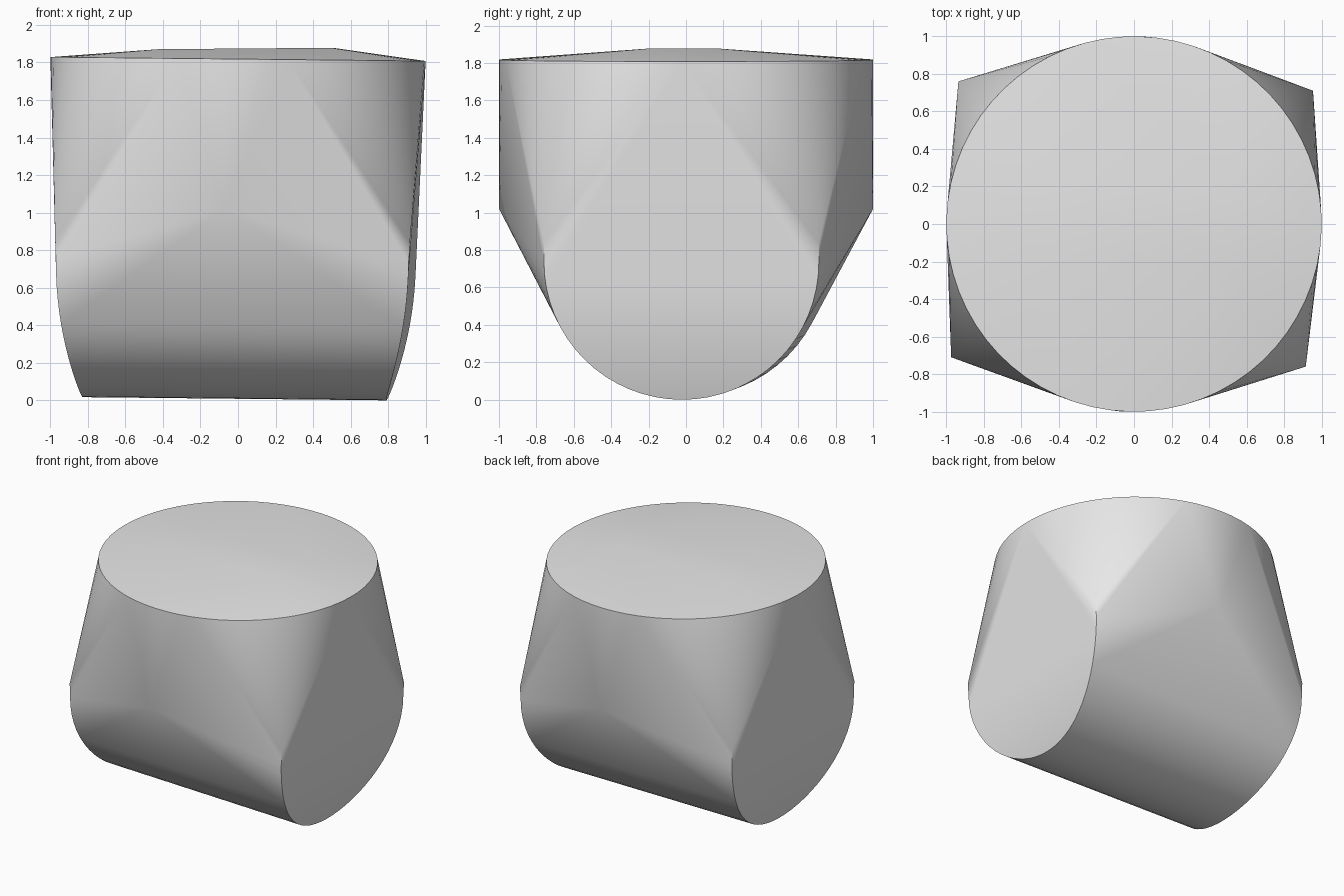
import bpy, bmesh
from math import sin, cos, pi, radians
from mathutils import Matrix, Vector

cube = bpy.data.objects.get("Cube")
if cube:
    bpy.data.objects.remove(cube, do_unlink=True)

RIM_Z = 1.82      # height of the round top edge
LOW_R = 0.735     # radius of the horizontal lower barrel
LOW_Z = 0.745     # height of the barrel's axis
STEPS = 64

points = []

# Round top rim
for i in range(STEPS):
    a = 2 * pi * i / STEPS
    points.append(Vector((cos(a), sin(a), RIM_Z)))

# Shallow crown on the top
for x, z in ((-0.42, 1.868), (0.5, 1.885)):
    for y in (-0.18, 0.18):
        points.append(Vector((x, y, z)))

# Lower half of the barrel, whose ends curve inwards towards the bottom
for side in (-1, 1):
    for i in range(STEPS // 2 + 1):
        a = pi * i / (STEPS // 2)
        drop = sin(a)
        x = 0.94 - 0.13 * drop ** 2
        points.append(Vector((side * x, LOW_R * cos(a), LOW_Z - LOW_R * drop)))
    # Short straight rise above the barrel's widest line
    for y in (-LOW_R, LOW_R):
        points.append(Vector((side * 0.945, y, 0.85)))

# Pointed bulge on the front and the back
for side in (-1, 1):
    points.append(Vector((side * 0.035, side, 1.02)))

# Slight turn and lean of the whole body about the rim centre
pivot = Vector((0, 0, RIM_Z))
turn = Matrix.Rotation(radians(0.6), 3, 'Y') @ Matrix.Rotation(radians(-1.5), 3, 'Z')
points = [turn @ (p - pivot) + pivot for p in points]
base = min(p.z for p in points)

# Skin stretched over the rim, crown, barrel and bulges
bm = bmesh.new()
for p in points:
    bm.verts.new((p.x, p.y, p.z - base))
bmesh.ops.convex_hull(bm, input=bm.verts)
loose = [v for v in bm.verts if not v.link_faces]
bmesh.ops.delete(bm, geom=loose, context='VERTS')
bmesh.ops.recalc_face_normals(bm, faces=bm.faces)
mesh = bpy.data.meshes.new("rounded_body")
bm.to_mesh(mesh)
bm.free()

body = bpy.data.objects.new("rounded_body", mesh)
bpy.context.collection.objects.link(body)

# Plain grey finish
grey = bpy.data.materials.new("light_grey")
grey.use_nodes = True
colour = (0.8, 0.8, 0.8, 1)
grey.diffuse_color = colour
grey.node_tree.nodes["Principled BSDF"].inputs["Base Color"].default_value = colour
mesh.materials.append(grey)

bpy.ops.object.select_all(action='DESELECT')
body.select_set(True)
bpy.context.view_layer.objects.active = body
bpy.ops.object.shade_smooth_by_angle(angle=radians(35))
